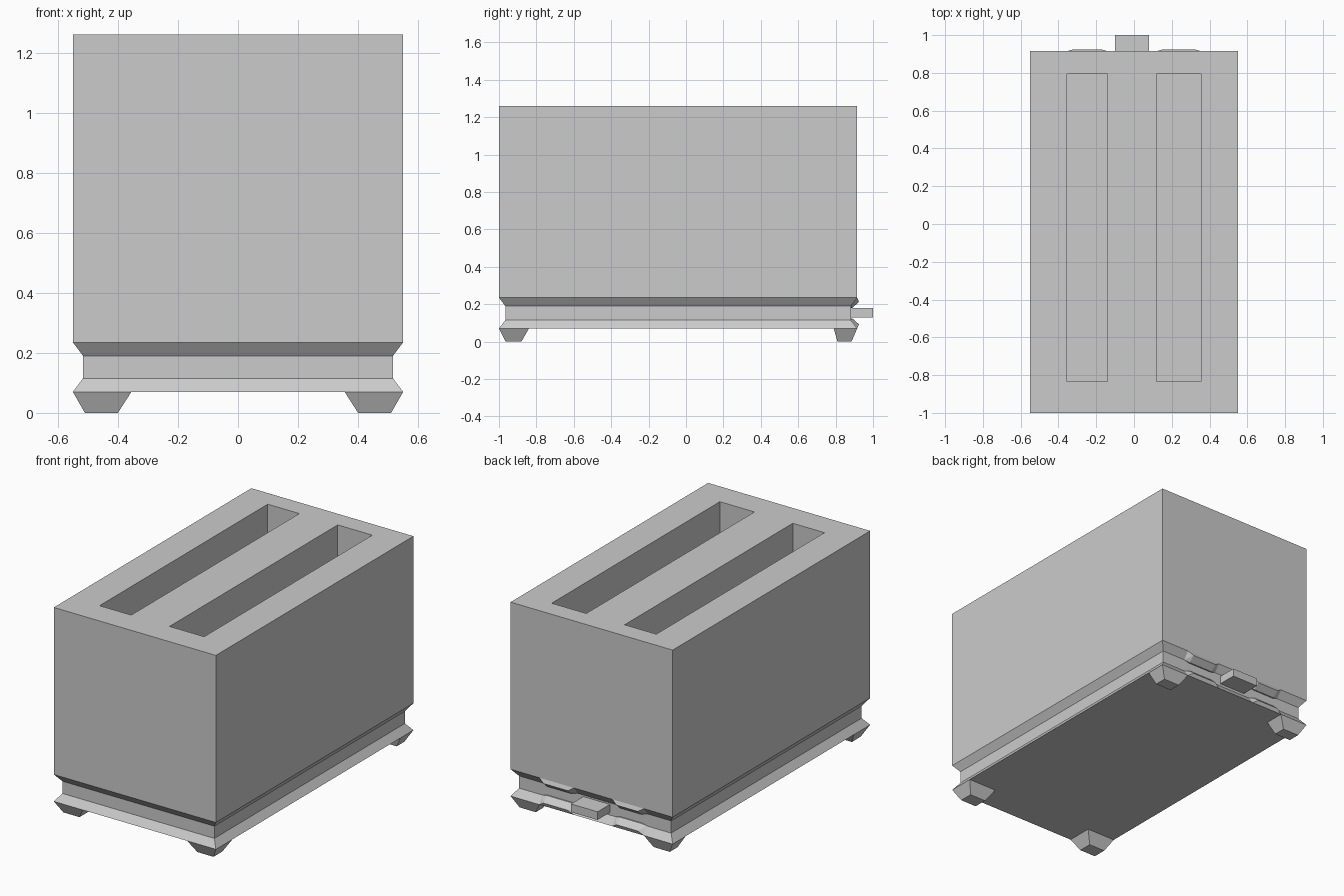
import bpy, bmesh
from mathutils import Vector

if "Cube" in bpy.data.objects:
    bpy.data.objects.remove(bpy.data.objects["Cube"])

X, Y0, Y1 = 0.55, -1.0, 0.915


def make_object(name, bm):
    bmesh.ops.recalc_face_normals(bm, faces=bm.faces)
    mesh = bpy.data.meshes.new(name)
    bm.to_mesh(mesh)
    bm.free()
    ob = bpy.data.objects.new(name, mesh)
    bpy.context.collection.objects.link(ob)
    return ob


def loft(name, rings):
    """Stack rectangles (x0, x1, y0, y1, z) into a closed solid."""
    bm = bmesh.new()
    loops = [[bm.verts.new((x, y, z)) for x, y in
              ((x0, y0), (x1, y0), (x1, y1), (x0, y1))]
             for x0, x1, y0, y1, z in rings]
    bm.faces.new(loops[0])
    bm.faces.new(loops[-1])
    for a, b in zip(loops, loops[1:]):
        for i in range(4):
            j = (i + 1) % 4
            bm.faces.new((a[i], a[j], b[j], b[i]))
    return make_object(name, bm)


def hull(name, points):
    bm = bmesh.new()
    for p in points:
        bm.verts.new(Vector(p))
    bmesh.ops.convex_hull(bm, input=bm.verts)
    bmesh.ops.dissolve_limit(bm, angle_limit=0.01, verts=bm.verts, edges=bm.edges)
    return make_object(name, bm)


# Body with the waist groove above the base rim
waist = ((0.07, 0), (0.115, 0.034), (0.19, 0.034), (0.235, 0), (1.26, 0))
body = loft("toaster_body",
            [(-X + d, X - d, Y0 + d, Y1 - d, z) for z, d in waist])

# Bread slots
slots = ((-0.355, -0.14), (0.12, 0.355))
for i, (a, b) in enumerate(slots):
    cutter = loft(f"slot_cutter_{i + 1}",
                  [(a, b, -0.835, 0.795, z) for z in (0.3, 1.4)])
    mod = body.modifiers.new("bread_slot", "BOOLEAN")
    mod.operation, mod.solver, mod.object = "DIFFERENCE", "EXACT", cutter
    cutter.hide_render = True
    cutter.hide_set(True)

# Tapered feet at the four corners
for side in (-1, 1):
    xt = sorted((side * 0.355, side * 0.55))
    xb = sorted((side * 0.40, side * 0.51))
    for end, yt, yb in (("front", (-1.0, -0.84), (-0.965, -0.88)),
                        ("back", (0.79, 0.915), (0.81, 0.885))):
        loft(f"{end}_foot_{'left' if side < 0 else 'right'}",
             [(*xb, *yb, 0), (*xt, *yt, 0.07)])

# Raised lips above and below the groove at the back, under each slot
for i, (a, b) in enumerate(slots):
    for part, s in (("upper", 1), ("lower", -1)):
        mid = 0.1525
        pts = []
        for x, inner in ((a, a + 0.035), (b, b - 0.035)):
            pts += [(x, 0.915, mid + s * 0.0825), (x, 0.881, mid + s * 0.0375),
                    (inner, 0.925, mid + s * 0.06),
                    (inner, 0.889, mid + s * 0.028),
                    (inner, 0.87, mid + s * 0.028)]
        hull(f"{part}_back_lip_{i + 1}", pts)

# Lever in the groove at the back
loft("lever", [(-0.10, 0.08, 0.86, 1.0, z) for z in (0.13, 0.18)])
